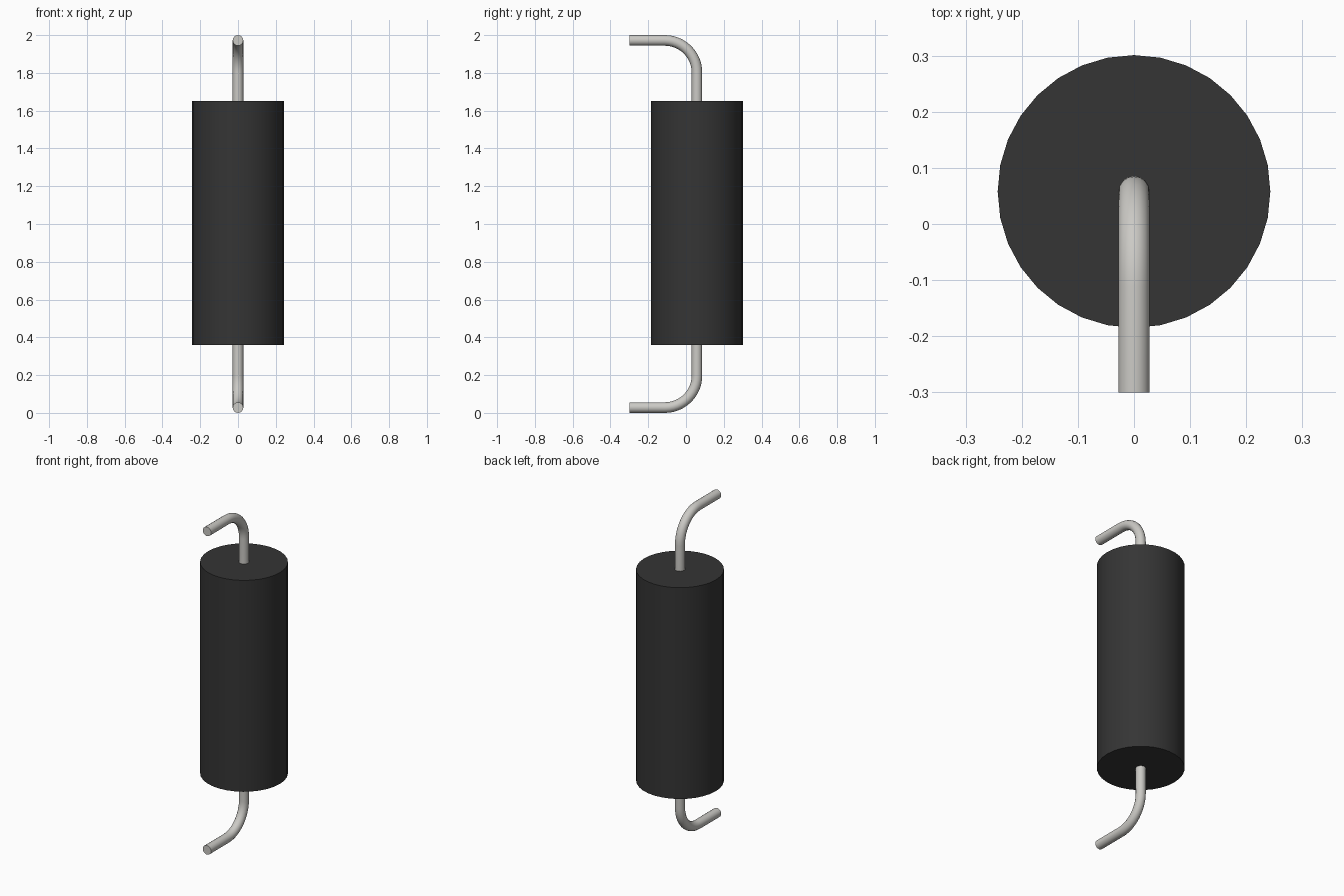
import bpy
import math

cube = bpy.data.objects.get("Cube")
if cube:
    bpy.data.objects.remove(cube, do_unlink=True)


def material(name, color, metallic=0.0):
    m = bpy.data.materials.new(name)
    m.use_nodes = True
    m.diffuse_color = color
    shader = m.node_tree.nodes["Principled BSDF"]
    shader.inputs["Base Color"].default_value = color
    shader.inputs["Roughness"].default_value = 0.5
    return m


black = material("black plastic", (0.035, 0.035, 0.035, 1))
silver = material("silver wire", (0.60, 0.59, 0.56, 1))

AXIS_Y = 0.058       # body axis
MID_Z = 1.0
WIRE_R = 0.028
BEND_R = 0.17
TIP_Y = -0.30


def smooth(obj):
    bpy.ops.object.select_all(action="DESELECT")
    obj.select_set(True)
    bpy.context.view_layer.objects.active = obj
    bpy.ops.object.shade_smooth_by_angle(angle=math.radians(35))


# Cylindrical body
bpy.ops.mesh.primitive_cylinder_add(vertices=32, radius=0.243, depth=1.29,
                                    location=(0, AXIS_Y, 1.005))
body = bpy.context.object
body.name = "body"
body.data.materials.append(black)
smooth(body)


# Bent wire leads, mirrored about the middle of the body
def lead(name, side):
    reach = MID_Z - WIRE_R
    path = [(AXIS_Y, 0.6)]
    for i in range(13):
        a = math.radians(90) * i / 12
        path.append((AXIS_Y - BEND_R + BEND_R * math.cos(a),
                     reach - BEND_R + BEND_R * math.sin(a)))
    path.append((TIP_Y, reach))

    curve = bpy.data.curves.new(name, "CURVE")
    curve.dimensions = "3D"
    curve.bevel_depth = WIRE_R
    curve.bevel_resolution = 6
    curve.use_fill_caps = True
    spline = curve.splines.new("POLY")
    spline.points.add(len(path) - 1)
    for point, (y, z) in zip(spline.points, path):
        point.co = (0, y, MID_Z + side * z, 1)

    obj = bpy.data.objects.new(name, curve)
    bpy.context.collection.objects.link(obj)
    bpy.ops.object.select_all(action="DESELECT")
    obj.select_set(True)
    bpy.context.view_layer.objects.active = obj
    bpy.ops.object.convert(target="MESH")
    obj = bpy.context.object
    obj.name = name
    obj.data.materials.clear()
    obj.data.materials.append(silver)
    smooth(obj)


lead("top_lead", 1)
lead("bottom_lead", -1)
